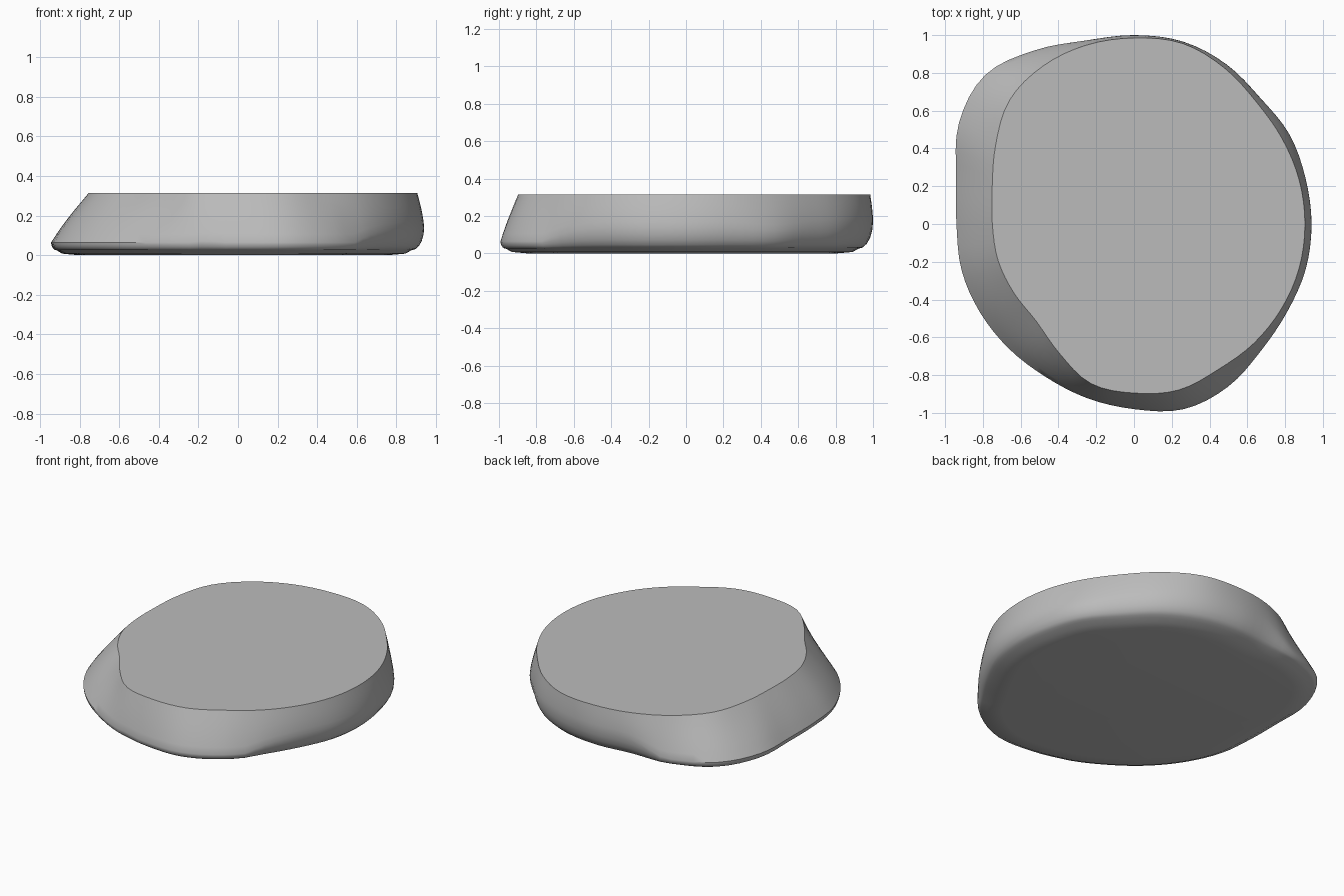
import bpy
import bmesh
from math import sin, cos, pi, radians
from mathutils import Vector

cube = bpy.data.objects.get("Cube")
if cube:
    bpy.data.objects.remove(cube, do_unlink=True)

HEIGHT = 0.315
RIM_Z = 0.025
SAMPLES = 4      # subdivisions between outline points
WALL_ROWS = 6
CURL_ROWS = 5

# Outline radii every 15 degrees, counter-clockwise from +x
WIDEST = [.94, .94, .95, .945, .977, 1, 1, 1.005, 1.06, 1.115, 1.07, .975,
          .94, .945, .94, .935, .935, .955, .98, 1.015, .995, .95, .935, .94]
TOP = [.905, .905, .905, .915, .955, .99, .985, .98, .965, .93, .845, .777,
       .75, .745, .733, .73, .79, .875, .895, .91, .89, .895, .9, .905]


def smooth_loop(values):
    """Closed Catmull-Rom interpolation of a list of radii."""
    result, n = [], len(values)
    for i in range(n):
        a, b, c, d = (values[(i + k) % n] for k in (-1, 0, 1, 2))
        for s in range(SAMPLES):
            t = s / SAMPLES
            result.append(b + t / 2 * (c - a + t * (2 * a - 5 * b + 4 * c - d
                                                    + t * (3 * (b - c) + d - a))))
    return result


def column(top, wide):
    """Radius and height pairs down the side, from the top edge to the base."""
    flare = wide - top
    upright = max(0, 1 - flare / 0.08)
    belly = 0.065 + 0.13 * upright
    inset = 0.03 + 0.06 * upright
    points = []
    for k in range(WALL_ROWS):
        t = k / WALL_ROWS
        bulge = t + (sin(t * pi / 2) - t) * (0.2 + 0.8 * upright)
        points.append((top + flare * bulge, HEIGHT + (belly - HEIGHT) * t))
    for k in range(CURL_ROWS + 1):
        a = k / CURL_ROWS * pi / 2
        points.append((wide - inset * (1 - cos(a)), belly - (belly - RIM_Z) * sin(a)))
    points.append((wide - inset - 0.03, 0.008))
    points.append((wide - inset - 0.12, 0))
    return points


# Stone slab: columns around the outline, joined by quads and capped
bm = bmesh.new()
tops, wides = smooth_loop(TOP), smooth_loop(WIDEST)
count = len(tops)
columns = []
for i, (top, wide) in enumerate(zip(tops, wides)):
    angle = radians(360 * i / count)
    columns.append([bm.verts.new(Vector((r * cos(angle), r * sin(angle), z)))
                    for r, z in column(top, wide)])
for i, left in enumerate(columns):
    right = columns[(i + 1) % count]
    for k in range(len(left) - 1):
        bm.faces.new((left[k], left[k + 1], right[k + 1], right[k]))
bm.faces.new([c[0] for c in columns])
bm.faces.new([c[-1] for c in reversed(columns)])
bmesh.ops.recalc_face_normals(bm, faces=bm.faces)

mesh = bpy.data.meshes.new("stone_slab")
bm.to_mesh(mesh)
bm.free()
slab = bpy.data.objects.new("stone_slab", mesh)
bpy.context.collection.objects.link(slab)

# Plain grey stone
grey = bpy.data.materials.new("stone_grey")
grey.use_nodes = True
color = (0.5, 0.5, 0.5, 1)
grey.diffuse_color = color
grey.node_tree.nodes["Principled BSDF"].inputs["Base Color"].default_value = color
mesh.materials.append(grey)

# Rounded sides with a crisp top edge
bpy.context.view_layer.objects.active = slab
slab.select_set(True)
bpy.ops.object.shade_smooth_by_angle(angle=radians(32))
